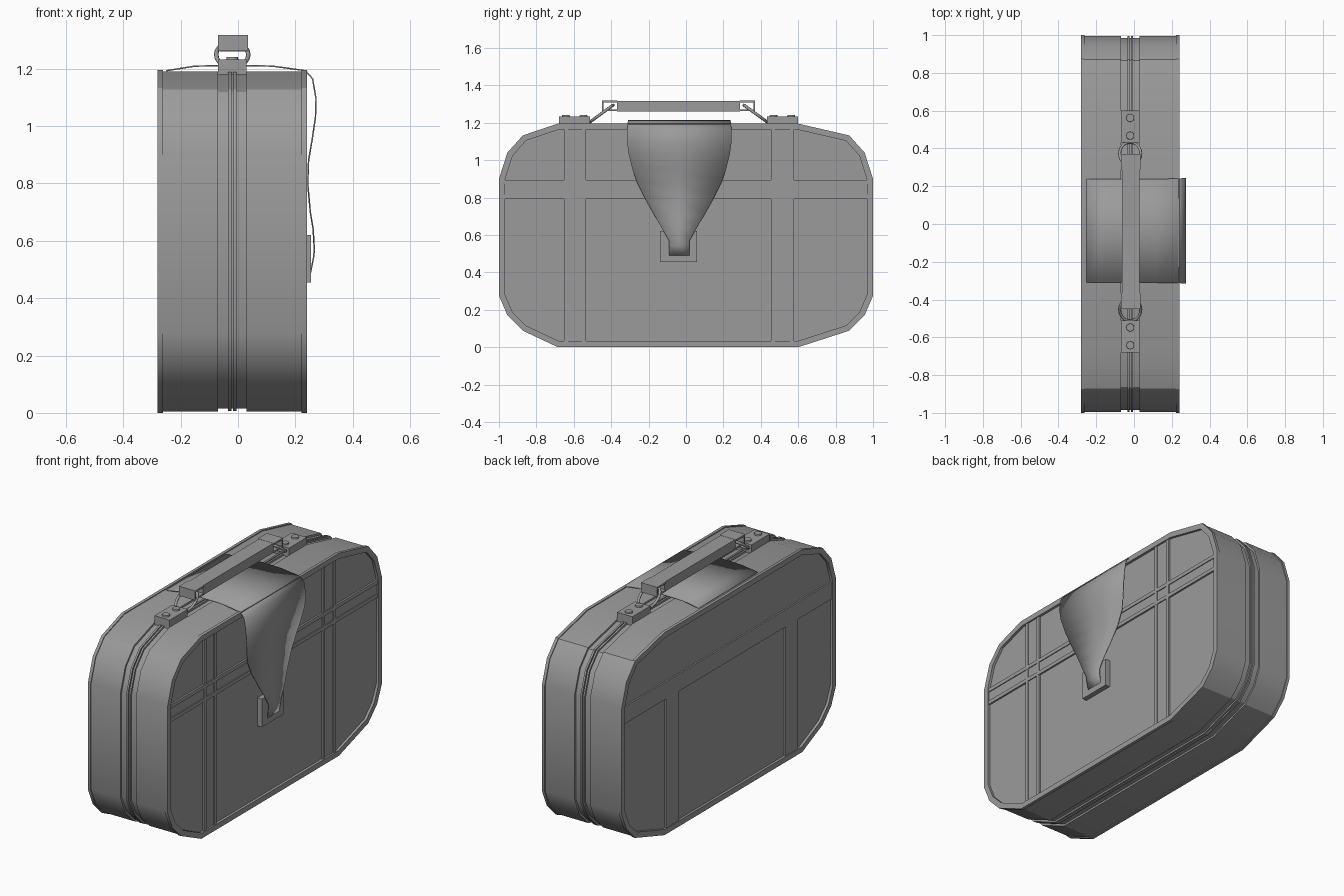
import bpy, bmesh, math
from mathutils import Vector, Matrix

if "Cube" in bpy.data.objects:
    bpy.data.objects.remove(bpy.data.objects["Cube"])

grey = bpy.data.materials.new("plain_grey")
grey.use_nodes = True
grey.diffuse_color = (0.33, 0.33, 0.33, 1)
grey.node_tree.nodes["Principled BSDF"].inputs["Base Color"].default_value = (0.33, 0.33, 0.33, 1)

MID_Y = -0.04    # centre of the handle fittings
SEAM_X = -0.02   # centre of the zip seam


def finish(name, bm, angle=None):
    bmesh.ops.recalc_face_normals(bm, faces=bm.faces)
    mesh = bpy.data.meshes.new(name)
    bm.to_mesh(mesh)
    bm.free()
    obj = bpy.data.objects.new(name, mesh)
    bpy.context.collection.objects.link(obj)
    mesh.materials.append(grey)
    if angle:
        bpy.ops.object.select_all(action="DESELECT")
        obj.select_set(True)
        bpy.context.view_layer.objects.active = obj
        bpy.ops.object.shade_smooth_by_angle(angle=math.radians(angle))
    return obj


def box(name, x, y, z):
    bm = bmesh.new()
    size = [b - a for a, b in (x, y, z)]
    centre = [(a + b) / 2 for a, b in (x, y, z)]
    bmesh.ops.create_cube(bm, size=1, matrix=Matrix.Translation(centre) @ Matrix.Diagonal((*size, 1)))
    return finish(name, bm)


# Side outline of the case: lower right corner, upper right, then the left half
low = [(0.60, 0), (0.873, 0.088), (0.955, 0.17), (1, 0.275)]
high = [(1, 0.9), (0.955, 1.04), (0.873, 1.132), (0.60, 1.195)]
right = low + high
left = [(-0.685 if y == 0.60 else -y, z) for y, z in reversed(right)]
OUTLINE = [Vector(p) for p in right + left]


def inset(d):
    """Outline moved inward by d with mitred corners."""
    pts, n = [], len(OUTLINE)
    for i, p in enumerate(OUTLINE):
        a = (p - OUTLINE[i - 1]).normalized()
        b = (OUTLINE[(i + 1) % n] - p).normalized()
        na, nb = Vector((-a.y, a.x)), Vector((-b.y, b.x))
        pts.append(p + (na + nb) * d / (1 + na.dot(nb)))
    return pts


def loop(bm, x, d):
    return [bm.verts.new((x, p.x, p.y)) for p in inset(d)]


def bridge(bm, a, b):
    for i in range(len(a)):
        bm.faces.new((a[i - 1], a[i], b[i], b[i - 1]))


def slab(name, x0, x1, d):
    bm = bmesh.new()
    a, b = loop(bm, x0, d), loop(bm, x1, d)
    bridge(bm, a, b)
    bm.faces.new(a)
    bm.faces.new(b)
    finish(name, bm, 25)


def rim(name, x0, x1):
    bm = bmesh.new()
    rings = [loop(bm, x, d) for x, d in ((x0, 0), (x1, 0), (x1, 0.032), (x0, 0.032))]
    for i in range(4):
        bridge(bm, rings[i - 1], rings[i])
    finish(name, bm, 25)


# Case halves, recessed seam and zip strips
slab("case_half_flap_side", 0.03, 0.225, 0.005)
slab("case_half_plain_side", -0.265, -0.07, 0.005)
slab("seam_core", -0.071, 0.031, 0.016)
slab("zip_strip_a", -0.034, -0.023, 0.006)
slab("zip_strip_b", -0.017, -0.006, 0.006)
rim("rim_flap_side", 0.222, 0.24)
rim("rim_plain_side", -0.28, -0.262)

# Straps on the side panels: (start, end) in y for uprights, in z for the crossbar
uprights = [(-0.653, -0.535), (0.455, 0.578)]
cross = (0.793, 0.894)
rail = 0.022
for i, (a, b) in enumerate(uprights):
    box(f"upright_strap_{i}", (0.22, 0.230), (a, b), (0.02, 1.17))
    for j, s in enumerate((a, b - rail)):
        box(f"upright_rail_{i}_{j}", (0.22, 0.235), (s, s + rail), (0.02, 1.17))
    box(f"plain_upright_strap_{i}", (-0.274, -0.26), (a, b), (0.02, cross[0]))
box("cross_strap", (0.22, 0.2305), (-0.97, 0.97), cross)
for j, s in enumerate((cross[0], cross[1] - rail)):
    box(f"cross_rail_{j}", (0.22, 0.2355), (-0.97, 0.97), (s, s + rail))
box("plain_cross_strap", (-0.274, -0.26), (-0.97, 0.97), cross)

# Flap over the top: x, z, half width
flap = [(-0.25, 1.193, 0.275), (-0.15, 1.209, 0.275), (0.0, 1.211, 0.275), (0.12, 1.209, 0.275),
        (0.235, 1.193, 0.276), (0.26, 1.165, 0.279), (0.272, 1.095, 0.279), (0.270, 1.03, 0.27),
        (0.258, 0.95, 0.25), (0.246, 0.88, 0.226), (0.243, 0.80, 0.186), (0.252, 0.70, 0.13),
        (0.262, 0.64, 0.095), (0.266, 0.57, 0.056), (0.264, 0.545, 0.054), (0.253, 0.49, 0.054)]
bm = bmesh.new()
rows = [[bm.verts.new((x, -0.036 + s * w, z)) for s in (-1, 0, 1)] for x, z, w in flap]
for r0, r1 in zip(rows, rows[1:]):
    for i in range(2):
        bm.faces.new((r0[i], r0[i + 1], r1[i + 1], r1[i]))
obj = finish("flap", bm, 50)
solid = obj.modifiers.new("thickness", "SOLIDIFY")
solid.thickness = 0.005
solid.offset = 0

# Clasp plate under the flap tip
box("clasp_plate", (0.22, 0.255), (-0.14, 0.06), (0.455, 0.62))

# Handle grip
box("handle_grip", (-0.064, 0.03), (-0.37, 0.29), (1.26, 1.317))


def span(side, a, b):
    """Range in y measured outward from the handle centre."""
    return tuple(sorted((MID_Y + side * a, MID_Y + side * b)))


for side, tag in ((-1, "front"), (1, "back")):
    # Anchor plate with two rivets
    box(f"{tag}_anchor", (-0.07, 0.03), span(side, 0.472, 0.64), (1.175, 1.232))
    for k, d in enumerate((0.508, 0.602)):
        bm = bmesh.new()
        bmesh.ops.create_cone(bm, cap_ends=True, segments=16, radius1=0.022, radius2=0.02, depth=0.012,
                              matrix=Matrix.Translation((SEAM_X, MID_Y + side * d, 1.234)))
        finish(f"{tag}_rivet_{k}", bm, 40)
    # Open loop at the grip end
    xs, t = (-0.07, 0.035), 0.01
    box(f"{tag}_loop_top", xs, span(side, 0.325, 0.41), (1.308, 1.318))
    box(f"{tag}_loop_bottom", xs, span(side, 0.325, 0.41), (1.262, 1.272))
    box(f"{tag}_loop_end", xs, span(side, 0.40, 0.41), (1.262, 1.318))
    # Tilted oval ring joining the loop to the anchor
    centre = Vector((SEAM_X, MID_Y + side * 0.412, 1.249))
    along = Vector((0, -side * 0.062, 0.045))
    across = Vector((0.056, 0, 0))
    normal = along.cross(across).normalized()
    bm = bmesh.new()
    rings = []
    for i in range(20):
        u = math.tau * i / 20
        out = across * math.cos(u) + along * math.sin(u)
        ring = []
        for j in range(8):
            v = math.tau * j / 8
            offset = out.normalized() * math.cos(v) + normal * math.sin(v)
            ring.append(bm.verts.new(centre + out + offset * 0.008))
        rings.append(ring)
    for i in range(20):
        bridge(bm, rings[i - 1], rings[i])
    finish(f"{tag}_ring", bm, 60)
